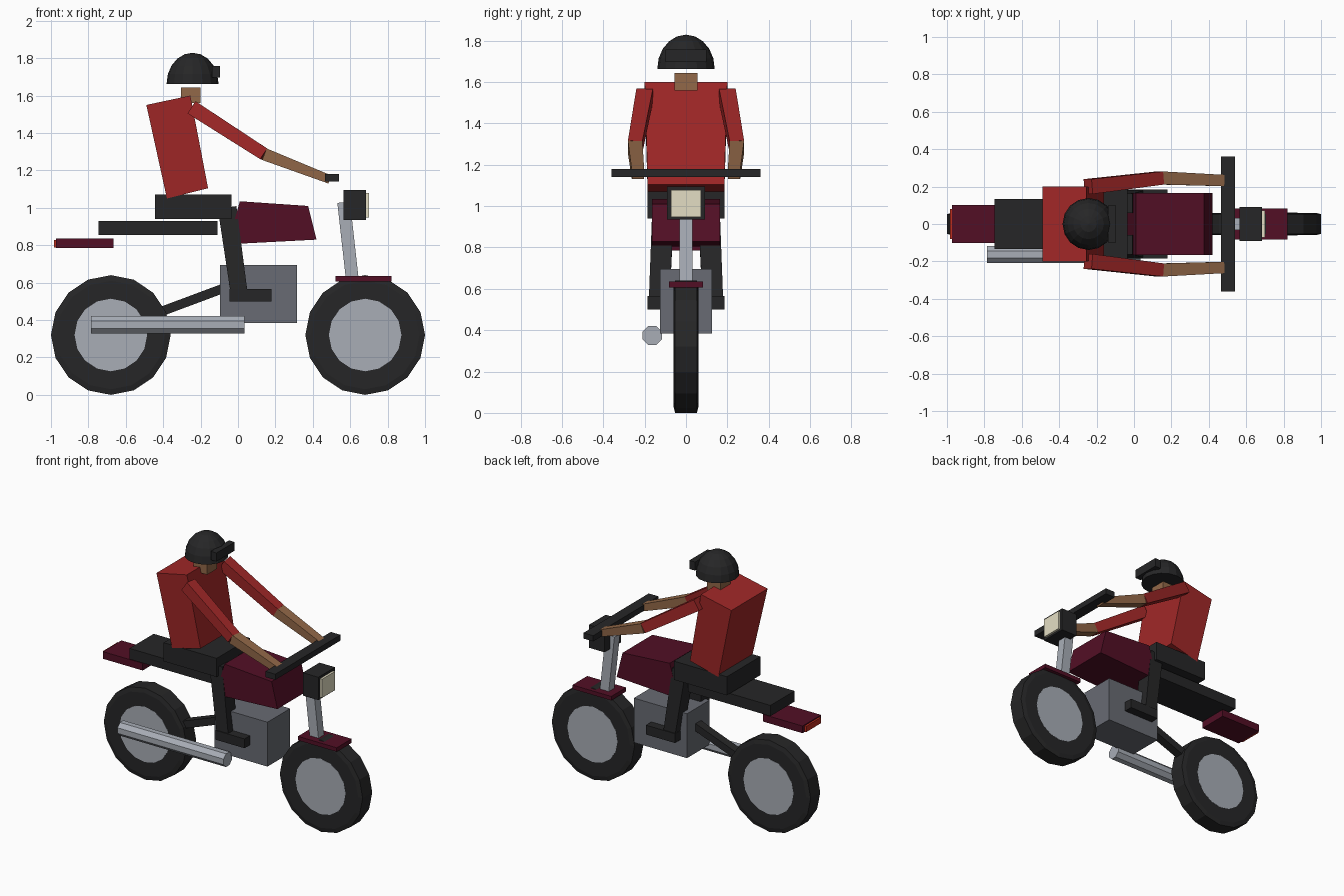
import bpy, bmesh, math
from mathutils import Vector

if "Cube" in bpy.data.objects:
    bpy.data.objects.remove(bpy.data.objects["Cube"])


def material(name, r, g, b):
    lin = lambda c: ((c / 255 + 0.055) / 1.055) ** 2.4 if c > 10 else c / 255 / 12.92
    m = bpy.data.materials.new(name)
    m.diffuse_color = (lin(r), lin(g), lin(b), 1)
    m.use_nodes = True
    m.node_tree.nodes["Principled BSDF"].inputs["Base Color"].default_value = m.diffuse_color
    return m


BLACK = material("black", 38, 38, 39)
METAL = material("light metal", 168, 173, 182)
ENGINE = material("engine grey", 104, 107, 115)
MAROON = material("maroon paint", 82, 15, 37)
RED = material("red jacket", 160, 39, 39)
SKIN = material("skin", 146, 104, 72)
LENS = material("lamp cream", 228, 222, 196)
TAIL = material("tail lamp red", 190, 45, 30)


def finish(name, bm, mat):
    bmesh.ops.recalc_face_normals(bm, faces=bm.faces)
    me = bpy.data.meshes.new(name)
    bm.to_mesh(me)
    bm.free()
    me.materials.append(mat)
    ob = bpy.data.objects.new(name, me)
    bpy.context.collection.objects.link(ob)
    return ob


def loft(name, a, b, mat):
    """Closed solid between two matching rings of points."""
    bm = bmesh.new()
    ra, rb = ([bm.verts.new(p) for p in ring] for ring in (a, b))
    n = len(ra)
    bm.faces.new(ra)
    bm.faces.new(rb[::-1])
    for i in range(n):
        j = (i + 1) % n
        bm.faces.new((ra[i], ra[j], rb[j], rb[i]))
    return finish(name, bm, mat)


def box(name, x, y, z, mat):
    ring = lambda h: [(x[0], y[0], h), (x[1], y[0], h), (x[1], y[1], h), (x[0], y[1], h)]
    return loft(name, ring(z[0]), ring(z[1]), mat)


def bar(name, p, q, size_p, size_q, mat):
    """Square bar from p to q; sizes are (in side view, across y)."""
    p, q = Vector(p), Vector(q)
    d = (q - p).normalized()
    side = (Vector((0, 1, 0)) - d * d.y).normalized()
    up = d.cross(side)
    ring = lambda c, s: [c + up * s[0] / 2 * u + side * s[1] / 2 * v
                         for u, v in ((-1, -1), (1, -1), (1, 1), (-1, 1))]
    return loft(name, ring(p, size_p), ring(q, size_q), mat)


def side_profile(name, pts, widths, mat):
    """Side-view outline, with a half width at every point."""
    rings = [[(x, s * w, z) for (x, z), w in zip(pts, widths)] for s in (-1, 1)]
    return loft(name, rings[0], rings[1], mat)


def lathe_y(name, x, z, profile, sides, mat):
    """Closed (radius, y) profile turned around a y axis."""
    bm = bmesh.new()
    rings = [[bm.verts.new((x + r * math.cos(a), y, z + r * math.sin(a))) for r, y in profile]
             for a in (2 * math.pi * i / sides for i in range(sides))]
    n = len(profile)
    for i in range(sides):
        r0, r1 = rings[i], rings[(i + 1) % sides]
        for k in range(n):
            m = (k + 1) % n
            bm.faces.new((r0[k], r0[m], r1[m], r1[k]))
    return finish(name, bm, mat)


def cylinder_ring(x, y, z, r, axis, sides, turn=0.0):
    angles = [2 * math.pi * (i + turn) / sides for i in range(sides)]
    if axis == 'x':
        return [(x, y + r * math.cos(a), z + r * math.sin(a)) for a in angles]
    return [(x + r * math.cos(a), y, z + r * math.sin(a)) for a in angles]


# Wheels
for label, x in (("rear", -0.68), ("front", 0.68)):
    lathe_y(label + "_tyre", x, 0.32,
            [(0.185, -0.06), (0.29, -0.06), (0.32, -0.053),
             (0.32, 0.053), (0.29, 0.06), (0.185, 0.06)], 16, BLACK)
    loft(label + "_rim", cylinder_ring(x, -0.061, 0.32, 0.194, 'y', 16),
         cylinder_ring(x, 0.061, 0.32, 0.194, 'y', 16), METAL)

# Frame, engine and exhaust
box("engine", (-0.095, 0.315), (-0.125, 0.125), (0.385, 0.695), ENGINE)
bar("swing_arm", (-0.68, 0, 0.345), (-0.05, 0, 0.58), (0.05, 0.06), (0.05, 0.06), BLACK)
loft("exhaust", cylinder_ring(-0.785, -0.163, 0.375, 0.05, 'x', 8, 0.5),
     cylinder_ring(0.035, -0.163, 0.375, 0.05, 'x', 8, 0.5), METAL)
bar("fork", (0.613, 0, 0.60), (0.565, 0, 1.03), (0.068, 0.062), (0.068, 0.062), METAL)

# Bodywork
side_profile("fuel_tank", [(-0.055, 0.805), (0.42, 0.83), (0.375, 1.01), (0.01, 1.035)],
             [0.165] * 4, MAROON)
box("seat", (-0.745, -0.11), (-0.133, 0.133), (0.855, 0.93), BLACK)
box("tail", (-0.972, -0.665), (-0.102, 0.102), (0.785, 0.835), MAROON)
box("tail_lamp", (-0.985, -0.972), (-0.08, 0.08), (0.788, 0.828), TAIL)
box("front_fender", (0.52, 0.82), (-0.082, 0.082), (0.607, 0.635), MAROON)

# Controls and headlamp
box("handlebar", (0.465, 0.54), (-0.36, 0.36), (1.14, 1.18), BLACK)
box("headlamp", (0.565, 0.685), (-0.092, 0.092), (0.935, 1.095), BLACK)
box("headlamp_lens", (0.685, 0.70), (-0.072, 0.072), (0.948, 1.078), LENS)

# Rider body
side_profile("torso", [(-0.38, 1.05), (-0.16, 1.105), (-0.255, 1.60), (-0.49, 1.55)],
             [0.185, 0.185, 0.2, 0.2], RED)
box("hips", (-0.445, -0.035), (-0.185, 0.185), (0.94, 1.07), BLACK)
box("neck", (-0.305, -0.2), (-0.055, 0.055), (1.56, 1.643), SKIN)

# Rider limbs, both sides
for label, s in (("right", -1), ("left", 1)):
    bar(label + "_upper_arm", (-0.245, 0.2 * s, 1.535), (0.14, 0.246 * s, 1.287),
        (0.078, 0.08), (0.068, 0.07), RED)
    bar(label + "_forearm", (0.14, 0.246 * s, 1.287), (0.49, 0.232 * s, 1.152),
        (0.066, 0.07), (0.046, 0.06), SKIN)
    bar(label + "_lower_leg", (-0.058, 0.11 * s, 1.0), (0.008, 0.13 * s, 0.53),
        (0.10, 0.105), (0.09, 0.10), BLACK)
    box(label + "_boot", (-0.045, 0.18), sorted((0.082 * s, 0.185 * s)), (0.50, 0.565), BLACK)

# Helmet: upper half of a stretched sphere, with a closed underside
bm = bmesh.new()
bmesh.ops.create_uvsphere(bm, u_segments=16, v_segments=10, radius=1)
bmesh.ops.bisect_plane(bm, geom=bm.verts[:] + bm.edges[:] + bm.faces[:], dist=1e-4,
                       plane_co=(0, 0, 0), plane_no=(0, 0, -1), clear_outer=True)
bmesh.ops.holes_fill(bm, edges=[e for e in bm.edges if e.is_boundary], sides=0)
for v in bm.verts:
    v.co = (-0.243 + 0.139 * v.co.x, 0.139 * v.co.y, 1.663 + 0.166 * v.co.z)
finish("helmet", bm, BLACK)
box("visor", (-0.14, -0.096), (-0.1, 0.1), (1.697, 1.757), BLACK)
